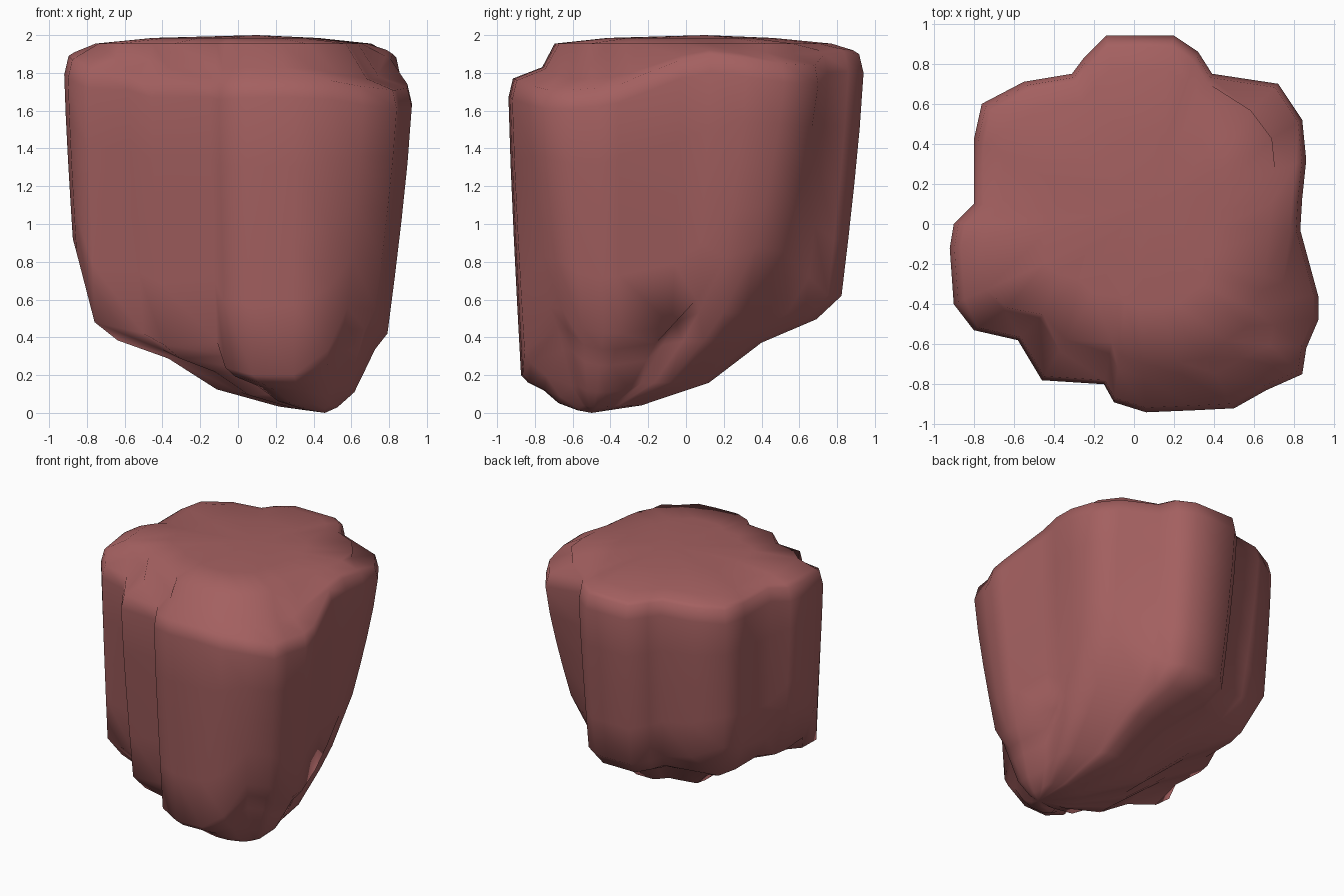
import bpy
import bmesh
import math
from mathutils import Vector

default = bpy.data.objects.get("Cube")
if default:
    bpy.data.objects.remove(default, do_unlink=True)

# Muted red stone
stone = bpy.data.materials.new("muted_red_stone")
stone.use_nodes = True
colour = (0.37, 0.117, 0.117, 1)
stone.diffuse_color = colour
shader = stone.node_tree.nodes["Principled BSDF"]
shader.inputs["Base Color"].default_value = colour
shader.inputs["Roughness"].default_value = 0.9

# Lobed outline, counterclockwise from the front, in hundredths:
# x, y, rim height, height of the lower edge
OUTLINE = [
    (6, -94, 177, 20), (30, -93, 177, 20), (50, -92, 176, 33),
    (66, -83, 173, 56), (84, -75, 171, 55), (86, -62, 171, 45),
    (92, -48, 172, 42), (92, -36, 174, 42), (83, -3, 187, 46),
    (84, 13, 190, 60), (86, 32, 188, 82), (84, 52, 185, 88),
    (72, 70, 184, 85), (39, 75, 190, 72), (32, 86, 191, 62),
    (20, 94, 190, 62), (-14, 94, 190, 62), (-25, 83, 191, 64),
    (-31, 75, 191, 66), (-55, 71, 191, 70), (-76, 60, 190, 82),
    (-80, 42, 190, 78), (-80, 10, 190, 72), (-90, 0, 189, 92),
    (-92, -12, 189, 92), (-90, -40, 187, 85), (-80, -53, 182, 48),
    (-58, -58, 181, 42), (-46, -78, 177, 36), (-15, -80, 177, 38),
    (-10, -89, 176, 24),
]
KEEL = Vector((0.46, -0.5, 0))


def flat(p, scale, z):
    return Vector((p.x * scale, p.y * scale, z))


def toward_keel(p, amount, z):
    q = p.lerp(KEEL, amount)
    return Vector((q.x, q.y, z))


def column(x, y, rim, low):
    """Points running from the plateau down the wall and under the rock."""
    p = Vector((x, y, 0)) / 100
    rim, low = rim / 100, low / 100
    shoulder = rim - 0.1
    # The left side leans and tucks in most; the right stays upright
    lean = 0.1 if p.x > 0.6 else 0.02 if p.x < -0.75 else 0.05
    tuck = 0.2 if p.x > 0.6 else 0.1
    base = toward_keel(p * (1 - lean), lean, 0)
    if rim < 1.86:                           # lower ledges
        edge, step, step_z = rim - 1.03, 0.81, rim + 0.06
    else:
        edge, step, step_z = 0.82, 0.94, rim + 0.02
    points = [flat(p, edge * 0.6, 1.985), flat(p, edge, 1.955),
              flat(p, step, step_z), flat(p, 0.975, rim),
              flat(p, 1, shoulder)]
    # Wall, leaning in more strongly near its foot
    for t in (0.25, 0.5, 0.75, 1):
        q = p.lerp(base, t ** 1.25)
        points.append(flat(q, 1, shoulder + (low - shoulder) * t))
    # Underside, falling to the keel
    for amount, drop, top in ((tuck, 0.8, 0.53), (0.32, 0.6, 0.38),
                              (0.53, 0.26, 0.16), (0.8, 0.07, 0.04)):
        points.append(toward_keel(base, amount, min(low * drop, top)))
    return points


# Rock body
bm = bmesh.new()
columns = [[bm.verts.new(v) for v in column(*row)] for row in OUTLINE]
summit = bm.verts.new((0.1, 0.1, 2))
keel = bm.verts.new(KEEL)
for a, b in zip(columns, columns[1:] + columns[:1]):
    bm.faces.new((summit, a[0], b[0]))
    bm.faces.new((keel, b[-1], a[-1]))
    for i in range(len(a) - 1):
        bm.faces.new((a[i], a[i + 1], b[i + 1], b[i]))
bmesh.ops.recalc_face_normals(bm, faces=bm.faces)

mesh = bpy.data.meshes.new("rock_body")
bm.to_mesh(mesh)
bm.free()
mesh.materials.append(stone)
rock = bpy.data.objects.new("rock_body", mesh)
bpy.context.collection.objects.link(rock)

bpy.ops.object.select_all(action="DESELECT")
rock.select_set(True)
bpy.context.view_layer.objects.active = rock
bpy.ops.object.shade_smooth_by_angle(angle=math.radians(65))
